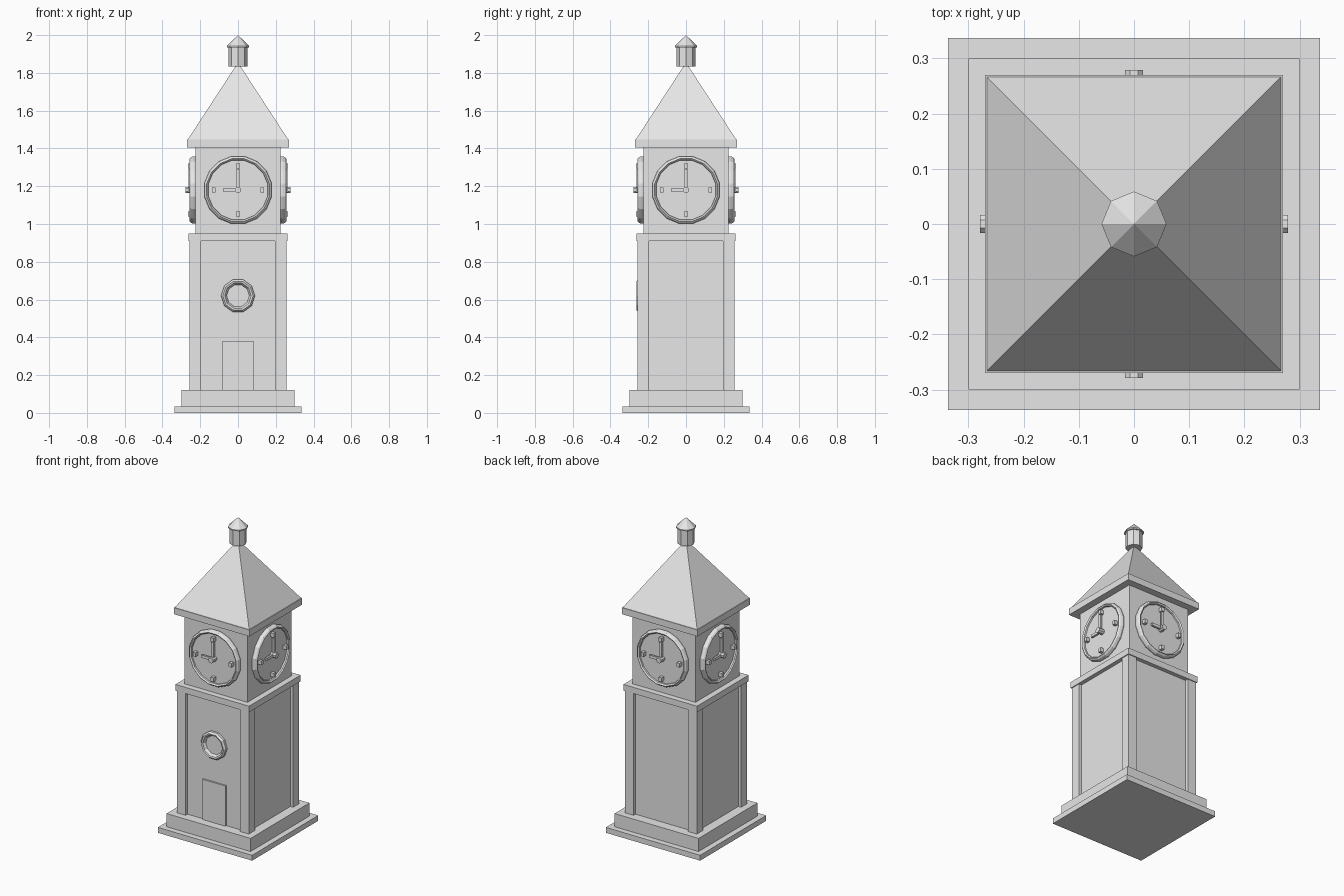
import bpy, bmesh
from math import pi, sin, cos
from mathutils import Matrix, Vector

cube = bpy.data.objects.get("Cube")
if cube:
    bpy.data.objects.remove(cube, do_unlink=True)

stone = bpy.data.materials.new("light_grey_stone")
stone.use_nodes = True
GREY = (0.8, 0.8, 0.8, 1)
stone.diffuse_color = GREY
stone.node_tree.nodes["Principled BSDF"].inputs["Base Color"].default_value = GREY


def finish(name, bm, turn=0):
    bmesh.ops.recalc_face_normals(bm, faces=bm.faces)
    bm.transform(Matrix.Rotation(turn, 4, 'Z'))
    mesh = bpy.data.meshes.new(name)
    bm.to_mesh(mesh)
    bm.free()
    mesh.materials.append(stone)
    obj = bpy.data.objects.new(name, mesh)
    bpy.context.collection.objects.link(obj)
    return obj


def box(name, low, high, turn=0):
    bm = bmesh.new()
    low, high = Vector(low), Vector(high)
    bmesh.ops.create_cube(bm, size=1)
    size = high - low
    bm.transform(Matrix.Translation((low + high) / 2) @ Matrix.Diagonal((*size, 1)))
    return finish(name, bm, turn)


def slab(name, half, z0, z1):
    return box(name, (-half, -half, z0), (half, half, z1))


def lathe(name, profile, sides, z=None, turn=0, phase=0):
    """Revolve (radius, height) points; with z given, the axis points to the front."""
    bm = bmesh.new()
    rings = []
    for r, h in profile:
        if r == 0:
            rings.append([bm.verts.new((0, 0, h))] * sides)
        else:
            angles = [2 * pi * (i + phase) / sides for i in range(sides)]
            rings.append([bm.verts.new((r * cos(a), r * sin(a), h)) for a in angles])
    for a, b in zip(rings, rings[1:]):
        for i in range(sides):
            j = (i + 1) % sides
            bm.faces.new(list(dict.fromkeys((a[i], a[j], b[j], b[i]))))
    for ring in (rings[0], rings[-1]):
        if ring[0] is not ring[1]:
            bm.faces.new(ring)
    if z is not None:
        bm.transform(Matrix.Translation((0, 0, z)) @ Matrix.Rotation(pi / 2, 4, 'X'))
    return finish(name, bm, turn)


# Stepped base, shaft and cornice
slab("base_plinth", 0.337, 0, 0.035)
slab("base_step", 0.30, 0.035, 0.12)
slab("shaft_core", 0.237, 0.12, 0.91)
slab("shaft_cornice", 0.263, 0.91, 0.95)
for i in range(4):
    box(f"corner_post_{i + 1}", (0.195, -0.257, 0.12), (0.257, -0.195, 0.91), i * pi / 2)

# Front door and round window
box("front_door", (-0.082, -0.247, 0.12), (0.082, -0.235, 0.38))
lathe("round_window", [(0.09, 0.23), (0.09, 0.252), (0.08, 0.263), (0.07, 0.26),
                       (0.06, 0.243)], 10, z=0.62)

# Clock chamber with a clock on every side
slab("clock_chamber", 0.225, 0.95, 1.405)
CZ = 1.18
for i, side in enumerate(("front", "left", "back", "right")):
    t = i * pi / 2
    lathe(f"{side}_clock_ring", [(0.178, 0.22), (0.182, 0.235), (0.178, 0.249), (0.169, 0.257),
                                 (0.161, 0.25), (0.16, 0.24)], 16, CZ, t, 0.5)
    lathe(f"{side}_clock_hub", [(0.018, 0.235), (0.018, 0.279)], 8, CZ, t, 0.5)
    box(f"{side}_minute_hand", (-0.009, -0.262, CZ), (0.009, -0.25, CZ + 0.11), t)
    box(f"{side}_hour_hand", (-0.08, -0.262, CZ - 0.009), (0, -0.25, CZ + 0.009), t)
    for k, (dx, dz) in enumerate(((0, 1), (1, 0), (0, -1), (-1, 0))):
        x, z = dx * 0.128, CZ + dz * 0.128
        box(f"{side}_hour_mark_{k + 1}", (x - 0.01, -0.264, z - 0.013),
            (x + 0.01, -0.238, z + 0.013), t)

# Roof and finial
slab("roof_eave", 0.27, 1.405, 1.447)
lathe("roof_pyramid", [(0.266 * 2 ** 0.5, 1.447), (0, 1.855)], 4, phase=0.5)
lathe("finial_post", [(0.05, 1.835), (0.05, 1.94)], 8)
lathe("finial_cap", [(0.059, 1.935), (0.059, 1.943), (0, 2.0)], 8)
